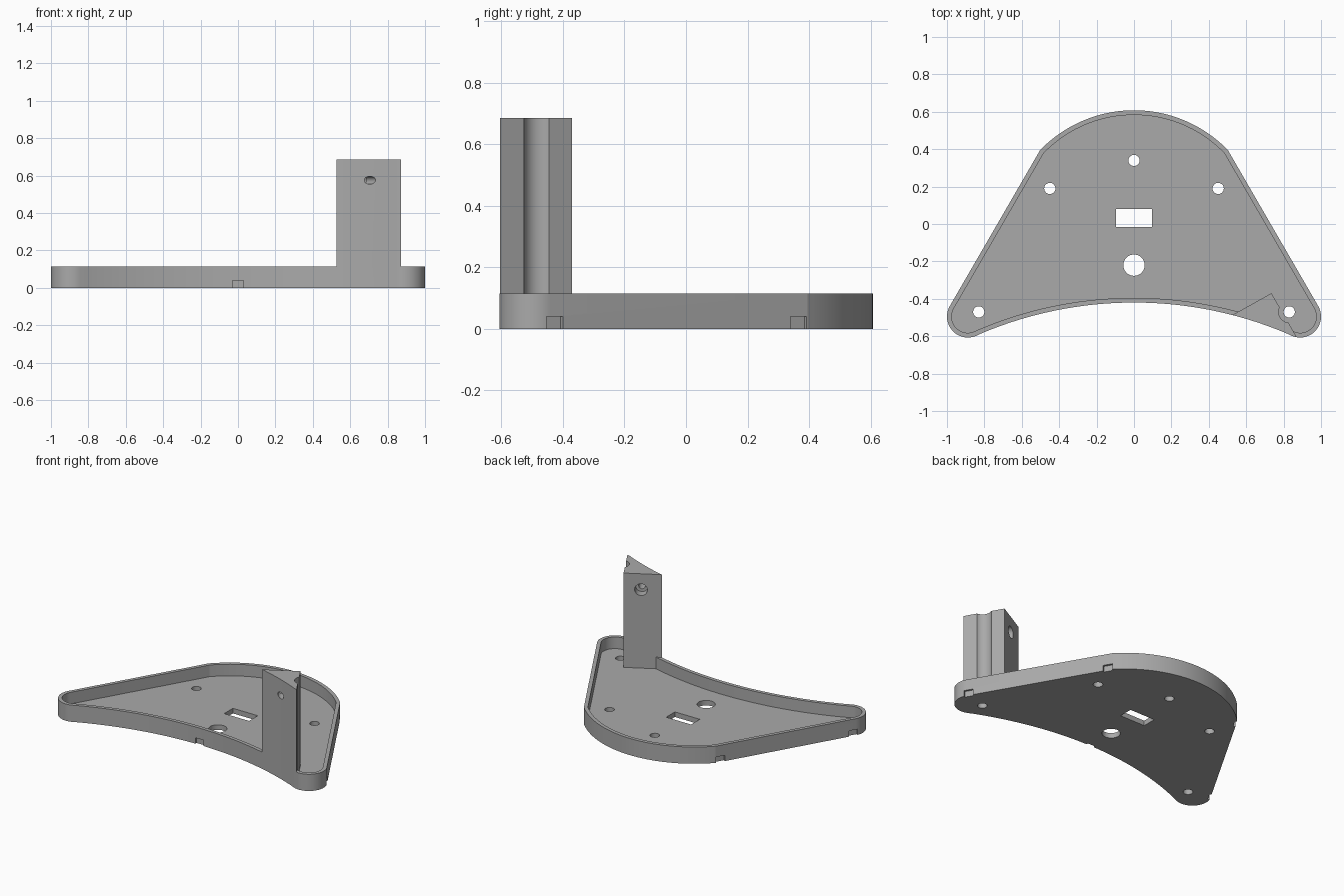
import bpy, bmesh
from math import sin, cos, radians, atan2, degrees
from mathutils import Vector

cube = bpy.data.objects.get("Cube")
if cube:
    bpy.data.objects.remove(cube, do_unlink=True)

RIM_Z, FLOOR_Z, POST_Z, WALL = 0.115, 0.035, 0.685, 0.025

grey = bpy.data.materials.new("plain grey")
grey.use_nodes = True
grey.diffuse_color = (0.4, 0.4, 0.4, 1)
grey.node_tree.nodes["Principled BSDF"].inputs["Base Color"].default_value = (0.4, 0.4, 0.4, 1)


def prism(name, points, z0, z1):
    """Extrude a closed plan outline from z0 to z1."""
    bm = bmesh.new()
    base = bm.faces.new([bm.verts.new((x, y, z0)) for x, y in points])
    top = bmesh.ops.extrude_face_region(bm, geom=[base])["geom"]
    bmesh.ops.translate(bm, vec=(0, 0, z1 - z0),
                        verts=[g for g in top if isinstance(g, bmesh.types.BMVert)])
    bmesh.ops.recalc_face_normals(bm, faces=bm.faces)
    mesh = bpy.data.meshes.new(name)
    bm.to_mesh(mesh)
    bm.free()
    mesh.materials.append(grey)
    obj = bpy.data.objects.new(name, mesh)
    bpy.context.collection.objects.link(obj)
    return obj


def combine(obj, other, operation):
    """Apply an exact boolean and remove the second solid."""
    mod = obj.modifiers.new(operation.lower(), "BOOLEAN")
    mod.operation, mod.solver, mod.object = operation, "EXACT", other
    bpy.context.view_layer.objects.active = obj
    bpy.ops.object.modifier_apply(modifier=mod.name)
    bpy.data.objects.remove(other, do_unlink=True)


def arc(cx, cy, r, a0, a1, n):
    steps = [radians(a0 + (a1 - a0) * i / n) for i in range(n + 1)]
    return [(cx + r * cos(a), cy + r * sin(a)) for a in steps]


def circle(cx, cy, r, n=40):
    return arc(cx, cy, r, 0, 360, n)[:-1]


def box(cx, cy, w, d, out=(0, -1)):
    """Rectangle whose depth runs along the direction out."""
    c, o = Vector((cx, cy)), Vector(out).normalized()
    s = Vector((-o.y, o.x))
    return [tuple(c + s * w / 2 * i + o * d / 2 * j)
            for i, j in ((-1, -1), (1, -1), (1, 1), (-1, 1))]


def inset(points, d):
    """Move a counter-clockwise outline inwards with mitred corners."""
    result = []
    for i, p in enumerate(points):
        p = Vector(p)
        a = (p - Vector(points[i - 1])).normalized()
        b = (Vector(points[(i + 1) % len(points)]) - p).normalized()
        na, nb = Vector((-a.y, a.x)), Vector((-b.y, b.x))
        result.append(tuple(p + (na + nb) * d / (1 + na.dot(nb))))
    return result


# plan outline: hollow front arc, round corners, straight sides, bulging back arc
CX, CY, CR = 0.888, -0.495, 0.112
FRONT_Y, FRONT_R = -2.52, 2.1
lean = degrees(atan2(CY - FRONT_Y, CX))
corner = arc(CX, CY, CR, lean - 180, 30, 24)
back = arc(0, -0.09, 0.698, 44, 136, 40)
left_corner = [(-x, y) for x, y in reversed(corner)]
front = arc(0, FRONT_Y, FRONT_R, 180 - lean, lean, 48)[1:-1]
outline = corner + back + left_corner + front

# tray with a raised rim
tray = prism("tray", outline, 0, RIM_Z)
combine(tray, prism("hollow", inset(outline, WALL), FLOOR_Z, 1), "DIFFERENCE")

# wedge-shaped post following the front arc
apex = Vector((0.735, -0.37))
wedge = [apex, apex + Vector((-0.437, -0.2435)), apex + Vector((0.249, -0.4335))]
post = prism("post", outline, FLOOR_Z - 0.01, POST_Z)
combine(post, prism("wedge", [tuple(p) for p in wedge], -1, 1), "INTERSECT")
combine(post, prism("screw_clearance", circle(0.83, -0.47, 0.057), -1, 1), "DIFFERENCE")

# stepped bolt hole square to the back face of the post
axis = Vector((-0.487, 0.874, 0)).normalized()
back_mid = Vector((0.639, -0.423, 0.575))
for r, z0, z1 in ((0.021, -0.3, 0.1), (0.04, -0.06, 0.1)):
    drill = prism("drill", circle(0, 0, r), z0, z1)
    drill.rotation_mode = "QUATERNION"
    drill.rotation_quaternion = axis.to_track_quat("Z", "Y")
    drill.location = back_mid
    bpy.context.view_layer.update()
    combine(post, drill, "DIFFERENCE")
combine(tray, post, "UNION")

# screw holes, cable hole and slot through the floor
holes = [(0, 0.34, 0.03), (0, -0.22, 0.057)]
for side in (-1, 1):
    holes += [(side * 0.45, 0.19, 0.03), (side * 0.83, -0.47, 0.03)]
for x, y, r in holes:
    combine(tray, prism("hole", circle(x, y, r), -1, FLOOR_Z + 0.02), "DIFFERENCE")
combine(tray, prism("slot", box(0, 0.0325, 0.19, 0.095), -1, 0.1), "DIFFERENCE")

# small notches along the bottom edge of the wall
notches = [(0, -0.42, (0, -1))]
for side in (-1, 1):
    out = (side * cos(radians(30)), sin(radians(30)))
    notches += [(side * 0.977, -0.427, out), (side * 0.517, 0.365, out)]
for x, y, out in notches:
    combine(tray, prism("notch", box(x, y, 0.06, 0.025, out), -1, 0.04), "DIFFERENCE")

# smooth curved walls, crisp edges
bpy.ops.object.select_all(action="DESELECT")
tray.select_set(True)
bpy.context.view_layer.objects.active = tray
bpy.ops.object.shade_smooth_by_angle(angle=radians(12))
tray.name = "tray_with_post"
